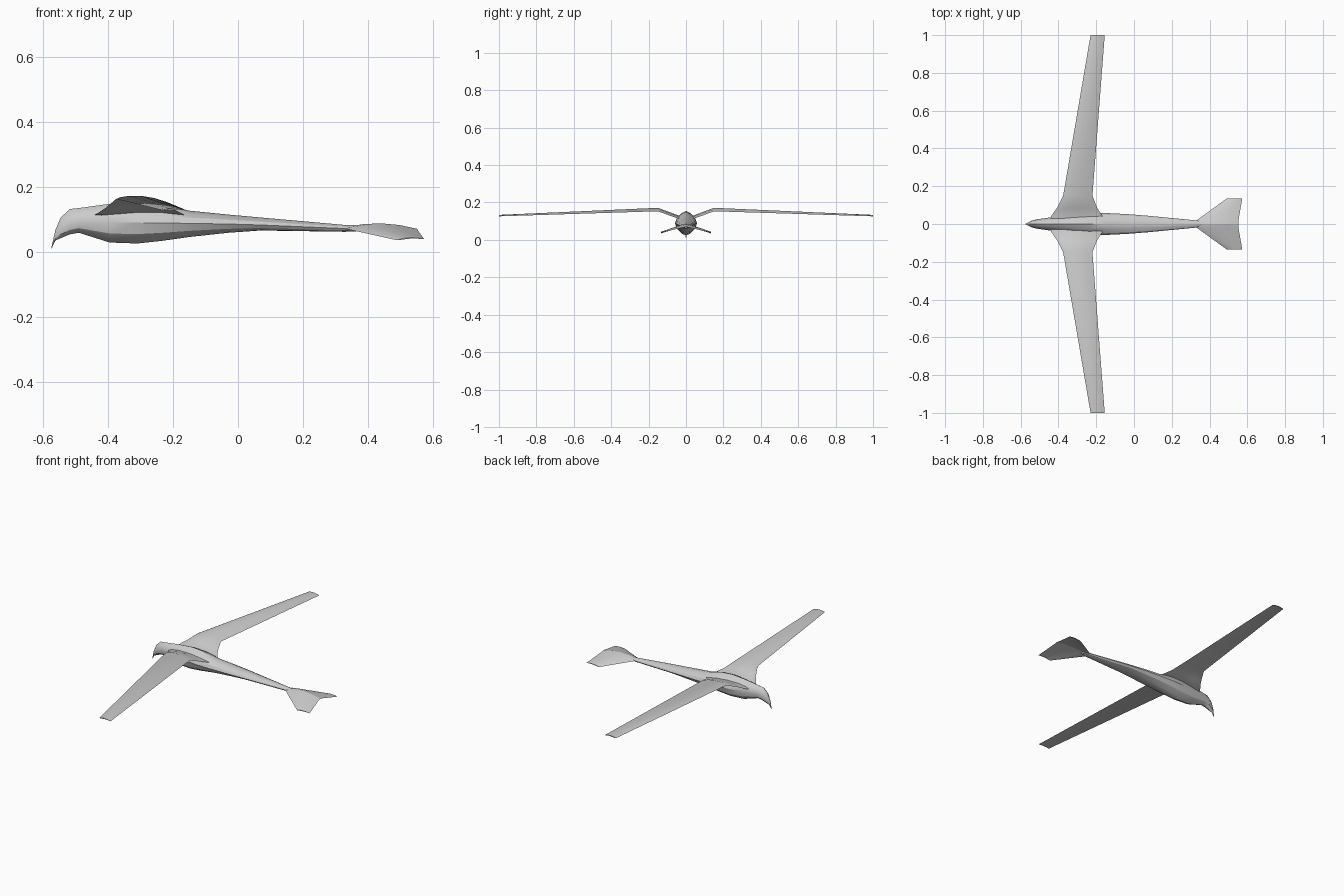
import bpy, bmesh, math

if "Cube" in bpy.data.objects:
    bpy.data.objects.remove(bpy.data.objects["Cube"], do_unlink=True)

grey = bpy.data.materials.new("light_grey")
grey.use_nodes = True
colour = (0.6, 0.6, 0.6, 1)
grey.diffuse_color = colour
grey.node_tree.nodes["Principled BSDF"].inputs["Base Color"].default_value = colour


def loft(name, rings, angle):
    """Skin a list of equal-length closed rings and cap both ends."""
    bm = bmesh.new()
    rows = [[bm.verts.new(p) for p in ring] for ring in rings]
    n = len(rows[0])
    for a, b in zip(rows, rows[1:]):
        for i in range(n):
            j = (i + 1) % n
            bm.faces.new((a[i], a[j], b[j], b[i]))
    bm.faces.new(rows[0])
    bm.faces.new(rows[-1])
    bmesh.ops.remove_doubles(bm, verts=bm.verts, dist=0.0002)
    bmesh.ops.recalc_face_normals(bm, faces=bm.faces)
    mesh = bpy.data.meshes.new(name)
    bm.to_mesh(mesh)
    bm.free()
    obj = bpy.data.objects.new(name, mesh)
    bpy.context.collection.objects.link(obj)
    mesh.materials.append(grey)
    bpy.ops.object.select_all(action="DESELECT")
    obj.select_set(True)
    bpy.context.view_layer.objects.active = obj
    bpy.ops.object.shade_smooth_by_angle(angle=math.radians(angle))
    return obj


def body_ring(x, low, mid, high, w, shear=0):
    """Faceted section: narrow back ridge, wide waist, keeled belly."""
    half = [(0, high), (0.45 * w, high - 0.18 * (high - mid)),
            (0.85 * w, mid + 0.45 * (high - mid)), (w, mid),
            (0.8 * w, mid - 0.55 * (mid - low)), (0.35 * w, low + 0.1 * (mid - low)),
            (0, low)]
    pts = half + [(-y, z) for y, z in half[-2:0:-1]]
    return [(x + shear * (high - z), y, z) for y, z in pts]


# Body with a hooked beak: x, belly, waist, back, half width
stations = [(-0.574, 0.008, 0.011, 0.014, 0.001),
            (-0.562, 0.034, 0.050, 0.066, 0.008),
            (-0.546, 0.041, 0.068, 0.104, 0.016),
            (-0.518, 0.053, 0.083, 0.131, 0.024),
            (-0.490, 0.058, 0.090, 0.134, 0.028),
            (-0.395, 0.028, 0.090, 0.147, 0.042),
            (-0.310, 0.025, 0.089, 0.154, 0.054),
            (-0.235, 0.033, 0.088, 0.148, 0.059),
            (-0.150, 0.045, 0.087, 0.126, 0.058),
            (-0.030, 0.058, 0.085, 0.114, 0.052),
            (0.070, 0.065, 0.082, 0.105, 0.044),
            (0.330, 0.061, 0.071, 0.082, 0.019),
            (0.370, 0.063, 0.071, 0.081, 0.008)]
loft("body", [body_ring(*s) for s in stations], 28)


def foil_ring(y, x0, x1, z0, z1, arch, thick):
    """Cambered section from leading edge (x0, z0) to trailing edge (x1, z1)."""
    steps = (0, 0.08, 0.25, 0.5, 0.75, 1)

    def point(t, side):
        camber = arch * 4 * t * (1 - t)
        body = side * thick * 1.6 * math.sqrt(t) * (1 - t)
        return (x0 + t * (x1 - x0), y, z0 + t * (z1 - z0) + camber + body)
    return [point(t, 1) for t in steps] + [point(t, -1) for t in steps[-2:0:-1]]


# Gull wings: centre, root, bend, tip
wing = [(0, -0.445, -0.150, 0.110, 0.110, 0.012, 0.010),
        (0.04, -0.440, -0.165, 0.113, 0.113, 0.012, 0.010),
        (0.085, -0.408, -0.195, 0.134, 0.129, 0.011, 0.009),
        (0.150, -0.375, -0.220, 0.162, 0.153, 0.010, 0.007),
        (1.0, -0.230, -0.155, 0.127, 0.126, 0.005, 0.004)]

# Drooping fan tail: centre to tip
tail = [(0, 0.330, 0.552, 0.072, 0.070, 0.012, 0.007),
        (0.020, 0.332, 0.553, 0.070, 0.066, 0.011, 0.007),
        (0.134, 0.490, 0.573, 0.035, 0.038, 0.005, 0.003)]

for name, sections in (("wing", wing), ("tail", tail)):
    for label, sign in (("left", 1), ("right", -1)):
        rings = [foil_ring(s[0] * sign, *s[1:]) for s in sections]
        loft(f"{name}_{label}", rings, 30)
